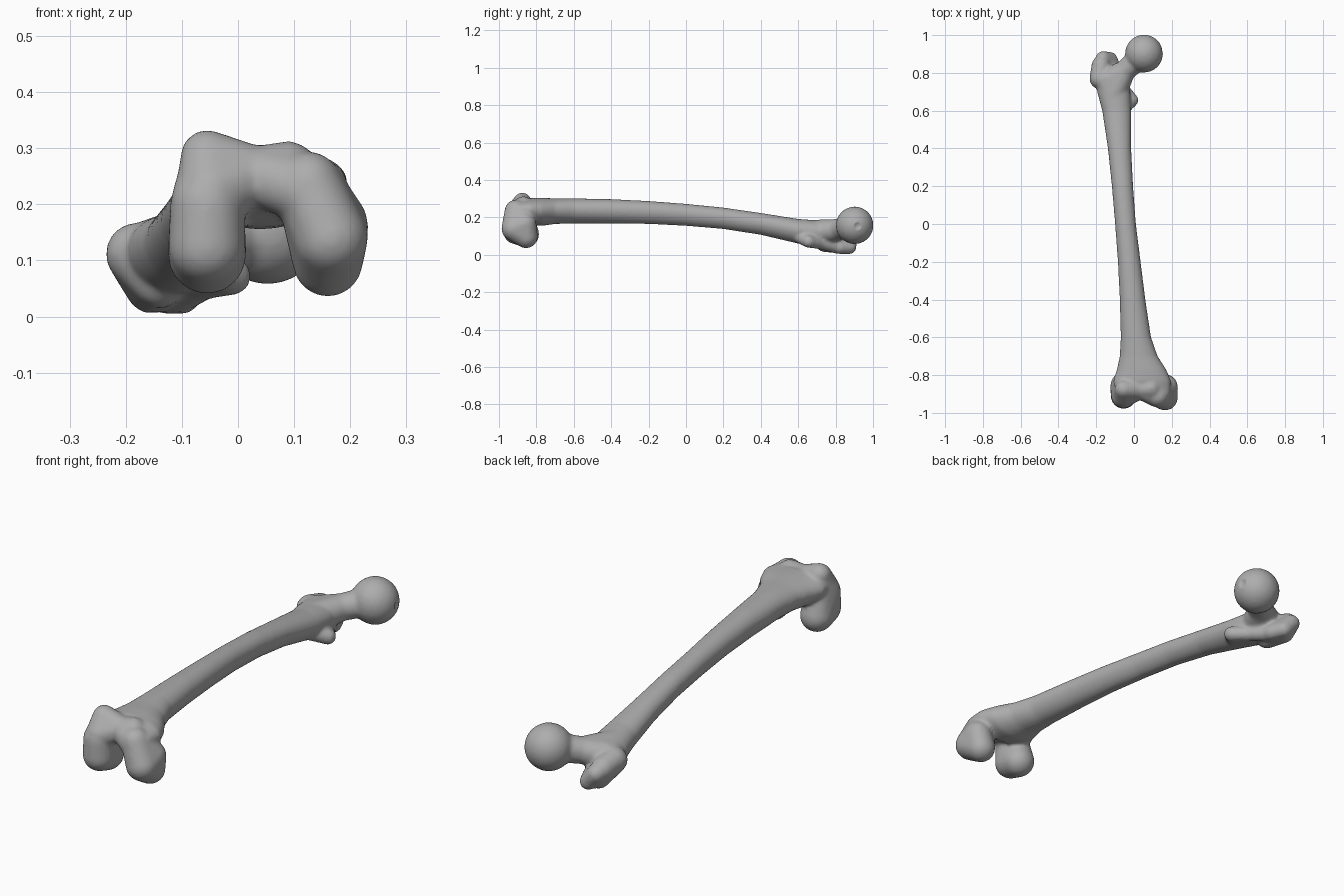
import bpy, bmesh, math
from mathutils import Vector, Matrix

cube = bpy.data.objects.get("Cube")
if cube:
    bpy.data.objects.remove(cube, do_unlink=True)

bone_mat = bpy.data.materials.new("bone grey")
bone_mat.use_nodes = True
GREY = (0.42, 0.42, 0.42, 1)
bone_mat.diffuse_color = GREY
bone_mat.node_tree.nodes["Principled BSDF"].inputs["Base Color"].default_value = GREY

bm = bmesh.new()


def hull(*balls):
    """Add a rounded volume wrapped around several balls (x, y, z, radius)."""
    part = bmesh.new()
    for x, y, z, r in balls:
        bmesh.ops.create_icosphere(part, subdivisions=3, radius=r,
                                   matrix=Matrix.Translation((x, y, z)))
    points = [v.co.copy() for v in part.verts]
    part.free()
    verts = [bm.verts.new(p) for p in points]
    bmesh.ops.convex_hull(bm, input=verts)
    bmesh.ops.delete(bm, geom=[v for v in verts if v.is_valid and not v.link_faces],
                     context='VERTS')


def loft(sections, sides=32):
    """Skin closed cross-sections (y, left x, right x, low z, high z)."""
    rings = []
    for y, x0, x1, z0, z1 in sections:
        ring = []
        for i in range(sides):
            a = math.tau * i / sides
            c, s = math.cos(a), math.sin(a)
            x = (x0 + x1) / 2 + (x1 - x0) / 2 * c * (1 + 0.1 * s)
            z = (z0 + z1) / 2 + (z1 - z0) / 2 * s
            ring.append(bm.verts.new((x, y, z)))
        rings.append(ring)
    for a, b in zip(rings, rings[1:]):
        for i in range(sides):
            j = (i + 1) % sides
            bm.faces.new((a[i], a[j], b[j], b[i]))
    bm.faces.new(rings[0][::-1])
    bm.faces.new(rings[-1])


# Shaft, flaring into the knee end
loft([
    (-0.90, -0.10, 0.19, 0.20, 0.29),
    (-0.83, -0.11, 0.195, 0.16, 0.305),
    (-0.77, -0.09, 0.17, 0.155, 0.305),
    (-0.70, -0.075, 0.125, 0.165, 0.302),
    (-0.60, -0.07, 0.09, 0.168, 0.302),
    (-0.40, -0.075, 0.06, 0.168, 0.298),
    (-0.20, -0.085, 0.035, 0.165, 0.288),
    (0.00, -0.10, 0.01, 0.155, 0.273),
    (0.20, -0.117, -0.005, 0.138, 0.253),
    (0.40, -0.138, -0.015, 0.107, 0.224),
    (0.60, -0.168, -0.015, 0.06, 0.192),
    (0.70, -0.195, -0.02, 0.04, 0.185),
    (0.78, -0.20, -0.04, 0.04, 0.182),
])

# Outer and inner condyles
hull((-0.055, -0.855, 0.11, 0.07), (-0.055, -0.91, 0.125, 0.068),
     (-0.055, -0.91, 0.20, 0.066), (-0.055, -0.88, 0.26, 0.05))
hull((0.16, -0.855, 0.098, 0.063), (0.165, -0.92, 0.14, 0.067),
     (0.172, -0.86, 0.165, 0.06), (0.125, -0.91, 0.235, 0.06))

# Kneecap groove, two ridges meeting in a shallow valley
valley = (0.03, -0.875, 0.252, 0.052)
hull((-0.055, -0.875, 0.285, 0.048), (-0.05, -0.91, 0.22, 0.06), valley)
hull((0.09, -0.87, 0.263, 0.05), (0.12, -0.91, 0.225, 0.06), valley)

# Ball head and neck
head = Vector((0.053, 0.902, 0.158))
hull((*head, 0.101))
hull((0.04, 0.89, 0.157, 0.062), (-0.05, 0.81, 0.135, 0.057))
hull((-0.05, 0.81, 0.135, 0.057), (-0.11, 0.68, 0.12, 0.068), (-0.15, 0.76, 0.115, 0.06))

# Greater trochanter with its backward-curling tip
hull((-0.18, 0.77, 0.112, 0.056), (-0.175, 0.84, 0.10, 0.05),
     (-0.14, 0.74, 0.06, 0.045), (-0.155, 0.84, 0.05, 0.045))
hull((-0.155, 0.84, 0.06, 0.045), (-0.165, 0.875, 0.085, 0.04),
     (-0.125, 0.875, 0.04, 0.036), (-0.10, 0.82, 0.04, 0.036))

# Crest and lesser trochanter
hull((-0.105, 0.81, 0.042, 0.036), (-0.06, 0.72, 0.062, 0.032))
hull((-0.06, 0.72, 0.062, 0.032), (-0.01, 0.655, 0.072, 0.034), (-0.06, 0.60, 0.095, 0.03))

bmesh.ops.recalc_face_normals(bm, faces=bm.faces)
mesh = bpy.data.meshes.new("thigh_bone")
bm.to_mesh(mesh)
bm.free()
mesh.materials.append(bone_mat)
bone = bpy.data.objects.new("thigh_bone", mesh)
bpy.context.collection.objects.link(bone)

# Cutter for the small pit in the head
bpy.ops.mesh.primitive_uv_sphere_add(segments=24, ring_count=12, radius=0.03,
                                     location=head + Vector((0.117, 0.02, -0.005)))
pit = bpy.context.object
pit.name = "head_pit_cutter"
pit.hide_render = True
pit.display_type = 'WIRE'
pit.data.materials.append(bone_mat)

# Fuse the parts into one skin, carve the pit and soften the joins
fuse = bone.modifiers.new("fuse", 'REMESH')
fuse.mode = 'VOXEL'
fuse.voxel_size = 0.008
fuse.use_smooth_shade = True
carve = bone.modifiers.new("carve", 'BOOLEAN')
carve.operation = 'DIFFERENCE'
carve.object = pit
soften = bone.modifiers.new("soften", 'SMOOTH')
soften.factor = 0.5
soften.iterations = 8

# Bake the result so the cutter can stay hidden
bpy.context.view_layer.update()
result = bpy.data.meshes.new_from_object(bone.evaluated_get(bpy.context.evaluated_depsgraph_get()))
bone.modifiers.clear()
bone.data = result
bpy.data.objects.remove(pit, do_unlink=True)
bpy.ops.object.select_all(action='DESELECT')
bone.select_set(True)
bpy.context.view_layer.objects.active = bone
bpy.ops.object.shade_smooth()
